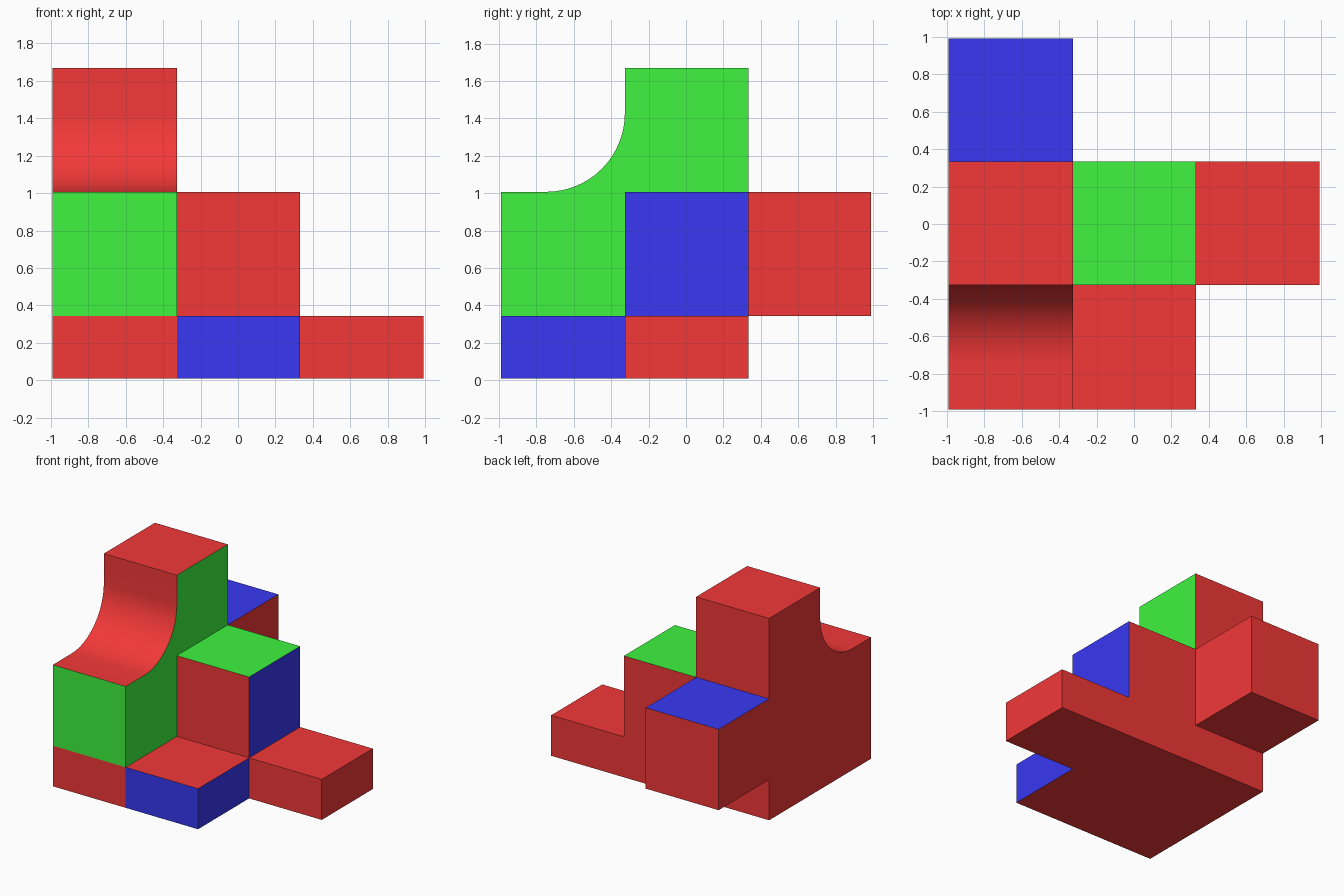
import bpy, bmesh, math

if "Cube" in bpy.data.objects:
    bpy.data.objects.remove(bpy.data.objects["Cube"])

# Grid planes shared by all blocks
X = [-0.99, -0.327, 0.33, 0.99]
Y = [-0.99, -0.327, 0.335, 0.99]
Z = [0.01, 0.343, 1.007, 1.668]

# Occupied cells (x, y) per layer
LAYERS = {
    "base_slab": (0, [(0, 0), (1, 0), (0, 1), (1, 1), (2, 1)]),
    "middle_blocks": (1, [(0, 0), (0, 1), (1, 1), (0, 2)]),
    "tower_block": (2, [(0, 1)]),
}
FILLED = {(x, y, z) for z, cells in LAYERS.values() for x, y in cells}

RED, GREEN, BLUE = 0, 1, 2
RIGHT, FRONT, TOP = (1, 0, 0), (0, -1, 0), (0, 0, 1)

# Faces that are not red
PAINT = {
    ((0, 0, 1), FRONT): GREEN,
    ((0, 0, 1), RIGHT): GREEN,
    ((0, 1, 2), RIGHT): GREEN,
    ((1, 1, 1), TOP): GREEN,
    ((1, 1, 1), RIGHT): BLUE,
    ((0, 2, 1), TOP): BLUE,
    ((1, 0, 0), FRONT): BLUE,
    ((1, 0, 0), RIGHT): BLUE,
}
# Faces replaced by the curved slide
SKIP = {((0, 0, 1), TOP), ((0, 1, 2), FRONT)}

MATS = []
for name, col in (("red", (0.9, 0.04, 0.04, 1)), ("green", (0.05, 0.9, 0.05, 1)),
                  ("blue", (0.04, 0.04, 0.9, 1))):
    m = bpy.data.materials.new(name)
    m.diffuse_color = col
    m.use_nodes = True
    m.node_tree.nodes["Principled BSDF"].inputs["Base Color"].default_value = m.diffuse_color
    MATS.append(m)


def add_face(bm, pts, colour):
    f = bm.faces.new([bm.verts.new(p) for p in pts])
    f.material_index = colour


def finish(bm, name):
    bmesh.ops.remove_doubles(bm, verts=bm.verts, dist=1e-5)
    me = bpy.data.meshes.new(name)
    bm.to_mesh(me)
    bm.free()
    for m in MATS:
        me.materials.append(m)
    ob = bpy.data.objects.new(name, me)
    bpy.context.collection.objects.link(ob)
    return ob


def block_face(bm, cell, d):
    """One outward-facing side of a grid cell."""
    axis = next(i for i in range(3) if d[i])
    u, v = (axis + 1) % 3, (axis + 2) % 3
    planes = (X, Y, Z)
    corners = [(0, 0), (1, 0), (1, 1), (0, 1)]
    if d[axis] < 0:
        corners.reverse()
    pts = []
    for a, b in corners:
        p = [0, 0, 0]
        p[axis] = planes[axis][cell[axis] + (d[axis] > 0)]
        p[u] = planes[u][cell[u] + a]
        p[v] = planes[v][cell[v] + b]
        pts.append(p)
    add_face(bm, pts, PAINT.get((cell, d), RED))


# Block layers: only the exposed sides
DIRS = [tuple(s if i == a else 0 for i in range(3)) for a in range(3) for s in (1, -1)]
for name, (z, cells) in LAYERS.items():
    bm = bmesh.new()
    for x, y in cells:
        for d in DIRS:
            nb = (x + d[0], y + d[1], z + d[2])
            if nb not in FILLED and ((x, y, z), d) not in SKIP:
                block_face(bm, (x, y, z), d)
    finish(bm, name)

# Curved slide: ledge, concave quarter arc, tower front
R, N = 0.42, 16
cy, cz = Y[1] - R, Z[2] + R
arc = [(cy + R * math.sin(t), cz - R * math.cos(t))
       for t in (math.pi / 2 * i / N for i in range(N + 1))]
path = [(Y[0], Z[2])] + arc + [(Y[1], Z[3])]
bm = bmesh.new()
for (ya, za), (yb, zb) in zip(path, path[1:]):
    add_face(bm, [(X[0], ya, za), (X[1], ya, za), (X[1], yb, zb), (X[0], yb, zb)], RED)
# Flat cheeks closing the slide on both sides, as fans to the inner corner
for x, colour, flip in ((X[1], GREEN, False), (X[0], RED, True)):
    for (ya, za), (yb, zb) in zip(arc, arc[1:]):
        tri = [(x, ya, za), (x, Y[1], Z[2]), (x, yb, zb)]
        if abs(za - zb) > 1e-6:
            add_face(bm, tri[::-1] if flip else tri, colour)
slide = finish(bm, "curved_slide")
bpy.context.view_layer.objects.active = slide
slide.select_set(True)
bpy.ops.object.shade_smooth_by_angle(angle=math.radians(30))
